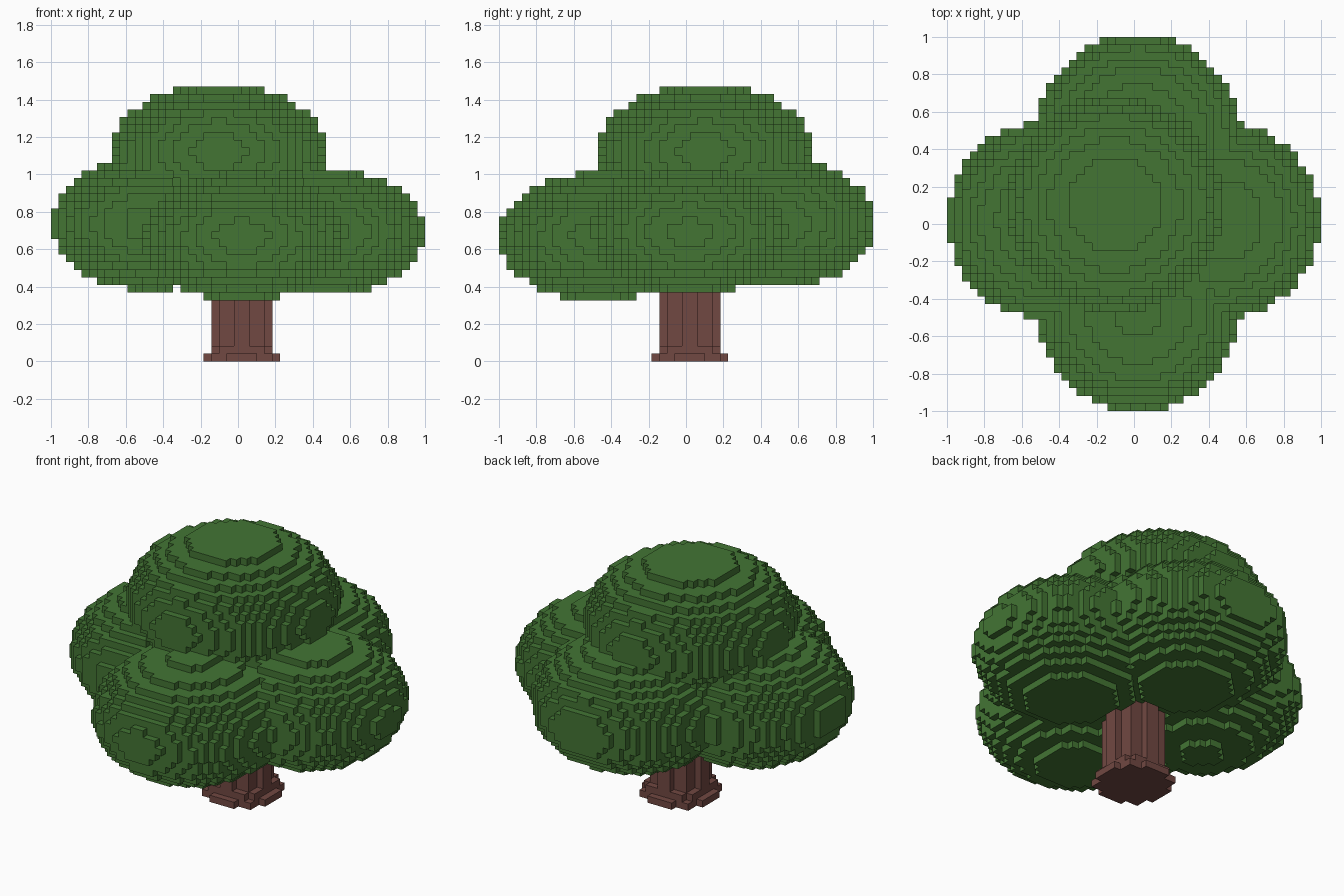
import bpy
import bmesh
from math import floor, ceil
from mathutils import Vector

V = 2 / 49  # edge of one block

cube = bpy.data.objects.get("Cube")
if cube:
    bpy.data.objects.remove(cube, do_unlink=True)


def material(name, rgb):
    m = bpy.data.materials.new(name)
    m.use_nodes = True
    m.diffuse_color = (*rgb, 1)
    m.node_tree.nodes["Principled BSDF"].inputs["Base Color"].default_value = (*rgb, 1)
    return m


def ellipsoid(centre, r, rz):
    """Blocks whose middle lies inside a flattened ball."""
    cx, cy, cz = centre
    span = lambda c, s: range(floor(c - s) - 1, ceil(c + s) + 1)
    return {(i, j, k)
            for i in span(cx, r) for j in span(cy, r) for k in span(cz, rz)
            if ((i - cx) ** 2 + (j - cy) ** 2) / r ** 2 + ((k + 0.5 - cz) / rz) ** 2 <= 1}


def disc(r, layers):
    """Stack of round block layers around the trunk axis."""
    return {(i, j, k) for i in range(-6, 7) for j in range(-6, 7) for k in layers
            if (i - 0.5) ** 2 + (j - 0.5) ** 2 <= r * r}


def block_object(name, blocks, mat):
    """Mesh of only the exposed faces of a set of blocks."""
    bm = bmesh.new()
    corners = {}

    def vert(p):
        key = tuple(round(2 * c) for c in p)
        if key not in corners:
            corners[key] = bm.verts.new(p * V)
        return corners[key]

    for b in sorted(blocks):
        middle = Vector(b) + Vector((0, 0, 0.5))
        for axis in range(3):
            for sign in (-1, 1):
                near = list(b)
                near[axis] += sign
                if tuple(near) in blocks:
                    continue
                n, u, w = Vector(), Vector(), Vector()
                n[axis] = sign / 2
                u[(axis + 1) % 3] = 0.5
                w[(axis + 2) % 3] = sign / 2
                c = middle + n
                bm.faces.new([vert(c + s * u + t * w)
                              for s, t in ((-1, -1), (1, -1), (1, 1), (-1, 1))])
    mesh = bpy.data.meshes.new(name)
    bm.to_mesh(mesh)
    bm.free()
    mesh.materials.append(mat)
    ob = bpy.data.objects.new(name, mesh)
    bpy.context.collection.objects.link(ob)
    return ob


green = material("leaf green", (0.056, 0.178, 0.034))
brown = material("bark brown", (0.165, 0.065, 0.054))

# Leaf crown: four side lobes and a raised top lobe
lobes = [
    ((0.5, -11.5, 16.3), 13.0, 8.5),   # front
    ((0.5, 11.5, 18.1), 13.4, 8.6),    # back
    ((-11.5, 0.5, 18.0), 13.0, 8.7),   # right
    ((11.5, 0.5, 16.9), 12.8, 8.4),    # left
    ((-2.5, 2.5, 27.5), 14.0, 8.95),   # top
]
crown = set().union(*(ellipsoid(*lobe) for lobe in lobes))
block_object("leaf_crown", crown, green)

# Trunk with a stepped foot, running up into the crown
trunk = disc(5.0, range(1)) | disc(4.35, range(1, 2)) | disc(3.65, range(2, 21))
block_object("trunk", trunk - crown, brown)
